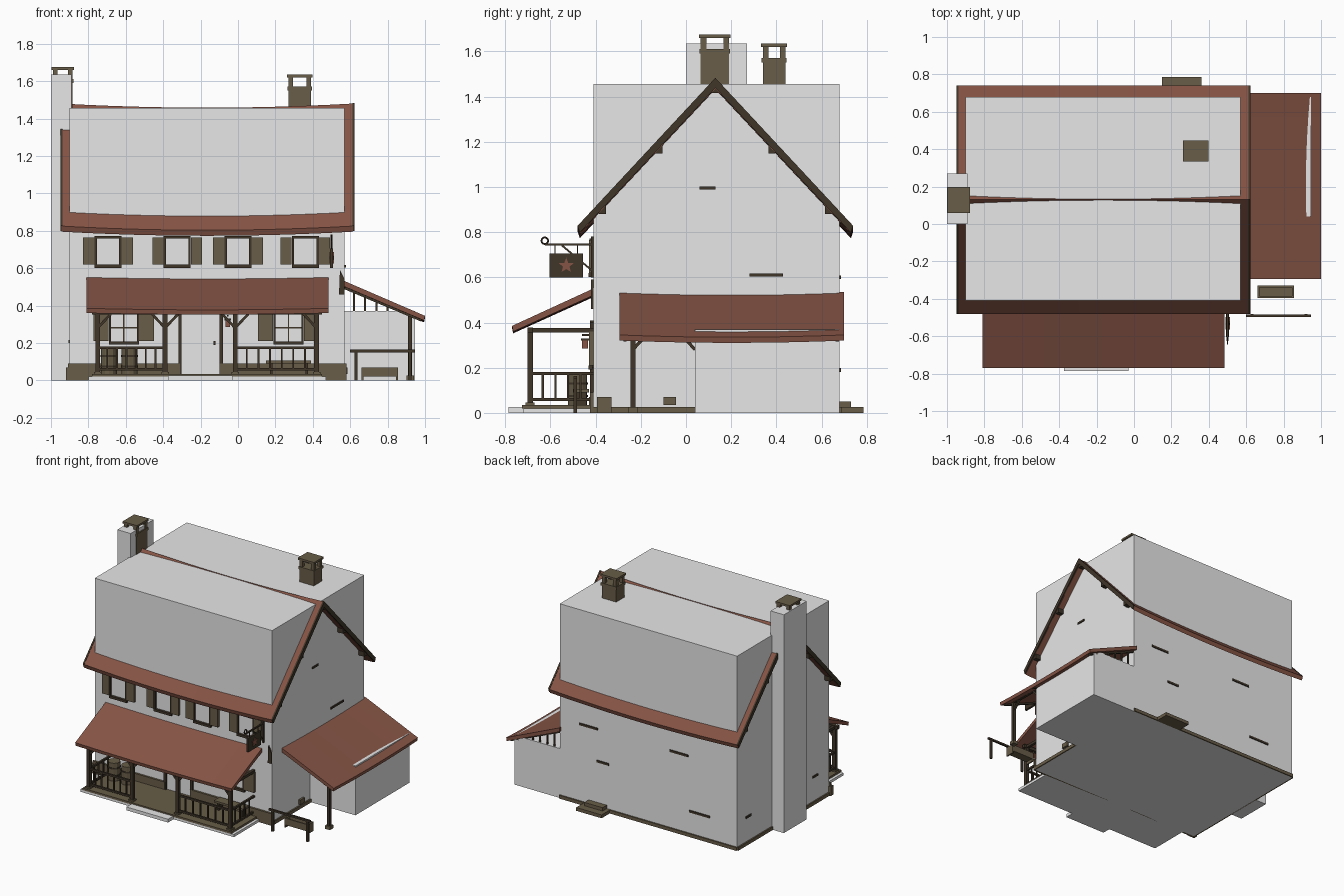
import bpy, math
from mathutils import Vector

old = bpy.data.objects.get("Cube")
if old:
    bpy.data.objects.remove(old, do_unlink=True)


def material(name, r, g, b):
    mat = bpy.data.materials.new(name)
    mat.use_nodes = True
    mat.diffuse_color = (r, g, b, 1)
    shader = next(n for n in mat.node_tree.nodes if n.type == "BSDF_PRINCIPLED")
    shader.inputs["Base Color"].default_value = (r, g, b, 1)
    return mat


plaster = material("pale plaster", .8, .8, .8)
tile = material("clay tile", .24, .09, .06)
stone = material("olive stone", .14, .11, .065)
wood = material("dark wood", .05, .036, .022)


def mesh_object(name, verts, faces, mat):
    mesh = bpy.data.meshes.new(name)
    mesh.from_pydata(verts, [], faces)
    mesh.materials.append(mat)
    obj = bpy.data.objects.new(name, mesh)
    bpy.context.scene.collection.objects.link(obj)
    return obj


def loft(name, section, start, end, mat, axis="x", sag=0, steps=1):
    """Sweep a (side, height) section along an axis, dipping in the middle."""
    n, verts, faces = len(section), [], []
    for i in range(steps + 1):
        t = i / steps
        along = start + (end - start) * t
        dip = sag * (1 - (2 * t - 1) ** 2)
        for side, z in section:
            verts.append((along, side, z - dip) if axis == "x" else (side, along, z - dip))
    for i in range(steps):
        for j in range(n):
            k = (j + 1) % n
            faces.append((i * n + j, i * n + k, i * n + n + k, i * n + n + j))
    faces += [tuple(range(n))[::-1], tuple(range(steps * n, steps * n + n))]
    obj = mesh_object(name, verts, faces, mat)
    # make every normal point outward
    import bmesh
    bm = bmesh.new()
    bm.from_mesh(obj.data)
    bmesh.ops.recalc_face_normals(bm, faces=bm.faces)
    bm.to_mesh(obj.data)
    bm.free()
    return obj


def box(name, xs, ys, zs, mat):
    (a, b), (c, d) = ys, zs
    return loft(name, [(a, c), (b, c), (b, d), (a, d)], xs[0], xs[1], mat)


def bar(name, p, q, width, mat=wood):
    """Square timber between two points."""
    p, q = Vector(p), Vector(q)
    h = width / 2
    section = [(-h, -h), (h, -h), (h, h), (-h, h)]
    obj = loft(name, section, 0, (q - p).length, mat)
    obj.location = p
    obj.rotation_euler = (q - p).to_track_quat("X", "Z").to_euler()
    return obj


WALL = -.41

# Main masses
box("house_body", (-.9, .57), (WALL, .68), (0, 1.455), plaster)
box("chimney_breast", (-1, -.89), (0, .27), (0, 1.635), plaster)
box("lean_to_body", (.57, .945), (.04, .68), (0, .37), plaster)

# Main roof with sagging ridge, rake boards and purlin ends
chevron = [(-.48, .825), (.13, 1.48), (.74, .825), (.73, .795), (.13, 1.435), (-.47, .795)]
loft("main_roof", chevron, -.945, .615, tile, sag=.022, steps=12)
for x in (-.95, .612):
    loft("rake_board", [(y, z + .003) for y, z in chevron], x, x + .012, wood)
for x in (-.945, .57):
    for dy in (-.5, -.25, 0, .25, .5):
        y, z = .13 + dy, 1.43 - abs(dy) * 1.07
        box("purlin_end", (x, x + .045), (y - .015, y + .015), (z - .015, z + .02), wood)

# Porch and lean-to roofs
loft("porch_roof", [(-.77, .385), (-.4, .555), (-.4, .525), (-.765, .36)],
     -.81, .485, tile, sag=.008, steps=8)
loft("lean_to_roof", [(.56, .535), (1, .345), (.995, .32), (.56, .505)],
     -.295, .7, tile, axis="y", sag=.01, steps=8)
loft("lean_to_flashing", [(.54, .46), (.57, .46), (.57, .54), (.545, .59)],
     -.42, WALL, wood, axis="y")


# Chimney tops: shaft, band, four corner piers and cap
def chimney(xs, ys, base, top):
    def grown(span, g):
        return (span[0] - g, span[1] + g)
    box("chimney_shaft", xs, ys, (base, top - .07), stone)
    box("chimney_band", grown(xs, .005), grown(ys, .005), (top - .085, top - .065), stone)
    for x in (xs[0], xs[1] - .025):
        for y in (ys[0], ys[1] - .025):
            box("chimney_pier", (x, x + .025), (y, y + .025), (top - .07, top - .01), stone)
    box("chimney_cap", grown(xs, .007), grown(ys, .007), (top - .015, top), stone)


chimney((-.99, -.885), (.065, .19), 1.4, 1.675)
chimney((.27, .39), (.34, .44), 1.4, 1.635)

# Foundations and ground blocks
for xs in ((-.91, -.31), (-.1, .58)):
    box("front_footing", xs, (-.425, WALL), (0, .09), stone)
box("right_footing", (.57, .58), (WALL, .04), (0, .025), stone)
box("back_footing", (-.9, .57), (.68, .69), (0, .025), stone)
box("left_footing", (-.91, -.9), (WALL, .68), (0, .025), stone)
box("side_block", (.57, .585), (-.1, -.045), (.035, .07), stone)
box("corner_block", (-.92, -.86), (-.43, -.4), (0, .07), stone)
box("back_step_low", (.15, .36), (.68, .785), (0, .025), stone)
box("back_step_high", (.18, .33), (.68, .73), (.025, .05), stone)

# Porch floor and steps
box("porch_slab", (-.8, .47), (-.72, WALL), (0, .02), plaster)
box("porch_floor", (-.78, .45), (-.725, WALL), (.02, .035), stone)
box("front_step", (-.375, -.03), (-.785, -.71), (0, .025), plaster)

# Porch frame
FRONT = -.69
for x in (-.75, -.39, -.015, .42):
    bar("porch_post", (x, FRONT, .03), (x, FRONT, .37), .025)
    box("post_base", (x - .02, x + .02), (FRONT - .02, FRONT + .02), (.02, .045), stone)
    for side in (-1, 1):
        if -.78 < x + side * .07 < .45:
            bar("post_brace", (x, FRONT, .28), (x + side * .07, FRONT, .355), .014)
bar("porch_beam", (-.78, FRONT, .365), (.45, FRONT, .365), .025)
for x in (-.75, .42):
    bar("porch_side_beam", (x, FRONT, .365), (x, WALL, .365), .02)


def railing(p, q, count):
    p, q = Vector(p), Vector(q)
    for z in (.06, .175):
        up = Vector((0, 0, z))
        bar("rail", p + up, q + up, .014)
    for i in range(1, count):
        foot = p.lerp(q, i / count)
        bar("baluster", foot + Vector((0, 0, .06)), foot + Vector((0, 0, .175)), .009)


for a, b in ((-.75, -.39), (-.015, .42)):
    railing((a, FRONT, 0), (b, FRONT, 0), 7)
for x in (-.75, .42):
    railing((x, FRONT, 0), (x, WALL, 0), 5)


# Framed windows with shutters
def window(x, z0, z1, half=.066, shutter=.06):
    y = WALL - .012
    for side in (-1, 1):
        edge = x + side * half
        bar("window_jamb", (edge, y, z0), (edge, y, z1), .012)
        inner, outer = edge + side * .007, edge + side * (shutter + .007)
        box("shutter", (min(inner, outer), max(inner, outer)), (WALL - .02, WALL),
            (z0 + .01, z1), stone)
    for z, w in ((z0, .018), (z1, .012)):
        bar("window_sill", (x - half - .006, y, z), (x + half + .006, y, z), w)


for x in (-.695, -.325, .0, .36):
    window(x, .61, .765)
for x in (-.61, .27):
    window(x, .2, .36, .075, .08)
    bar("glazing_bar", (x, WALL, .2), (x, WALL, .36), .008)
    bar("glazing_bar", (x - .075, WALL, .28), (x + .075, WALL, .28), .008)

# Door frame and fittings
for x in (-.31, -.09):
    bar("door_jamb", (x, WALL - .005, .035), (x, WALL - .005, .4), .018)
bar("door_lintel", (-.31, WALL - .005, .4), (-.09, WALL - .005, .4), .018)
box("door_handle", (-.13, -.12), (-.425, WALL), (.19, .21), wood)

# Barrels with hoops
for x in (-.69, -.58):
    for name, radius, low, high, mat in (("barrel", .042, .035, .17, stone),
                                         ("barrel_hoop", .046, .07, .08, wood),
                                         ("barrel_hoop", .046, .125, .135, wood)):
        bpy.ops.mesh.primitive_cylinder_add(vertices=12, radius=radius, depth=high - low,
                                            location=(x, -.48, (low + high) / 2))
        obj = bpy.context.object
        obj.name = name
        obj.data.materials.append(mat)

# Bench under the right window
box("bench_seat", (.15, .39), (-.5, -.43), (.09, .105), stone)
for x in (.17, .36):
    box("bench_leg", (x, x + .015), (-.49, -.44), (.035, .09), wood)

# Lantern
bar("lantern_arm", (-.055, WALL, .345), (-.055, -.46, .345), .008)
box("lantern_glass", (-.068, -.042), (-.46, -.434), (.285, .32), tile)
box("lantern_cap", (-.073, -.037), (-.465, -.429), (.32, .33), wood)

# Hanging sign with star and curled bracket
SX = .5
bar("sign_wall_bar", (SX, WALL - .005, .6), (SX, WALL - .005, .78), .012)
bar("sign_arm", (SX, WALL, .745), (SX, -.625, .745), .01)
bar("sign_brace", (SX, WALL, .625), (SX, -.55, .742), .008)
box("sign_board", (SX - .008, SX + .008), (-.605, -.455), (.6, .705), wood)
for y in (-.58, -.48):
    bar("sign_chain", (SX, y, .7), (SX, y, .745), .005)
star = []
for i in range(10):
    r, a = (.035, .015)[i % 2], math.pi * (.5 + i / 5)
    star.append((-.53 + r * math.cos(a), .652 + r * math.sin(a)))
loft("sign_star", star, SX - .012, SX + .012, tile)
bpy.ops.mesh.primitive_torus_add(major_radius=.015, minor_radius=.004, major_segments=12,
                                 minor_segments=6, location=(SX, -.625, .762),
                                 rotation=(0, math.pi / 2, 0))
bpy.context.object.name = "sign_curl"
bpy.context.object.data.materials.append(wood)

# Lean-to frame
bar("lean_to_post", (.92, -.235, 0), (.92, -.235, .35), .022)
box("lean_to_post_base", (.9, .94), (-.255, -.215), (0, .025), stone)
bar("lean_to_beam", (.92, -.28, .35), (.92, .68, .35), .02)
bar("lean_to_brace", (.92, -.235, .28), (.92, -.175, .345), .014)
bar("lean_to_brace", (.92, .04, .28), (.92, -.02, .345), .014)
for y in (-.27, .05, .67):
    bar("lean_to_rafter", (.57, y, .495), (.98, y, .322), .015)
for y in (.05, .67):
    for i in range(4):
        x = .62 + i * .06
        bar("lean_to_stud", (x, y, .37), (x, y, .49 - (x - .57) * .42), .01)

# Hitching rail and trough
bar("hitching_rail", (.6, -.49, .157), (.945, -.49, .157), .014)
for x in (.63, .92):
    bar("hitching_post", (x, -.49, 0), (x, -.49, .16), .016)
box("trough_floor", (.66, .855), (-.395, -.33), (.02, .035), stone)
for y in (-.395, -.34):
    box("trough_side", (.66, .855), (y, y + .01), (.03, .07), stone)
for x in (.66, .845):
    box("trough_end", (x, x + .01), (-.395, -.33), (0, .07), stone)

# Small exposed patches on the plain walls
for y, z, w in ((.095, .995, .07), (.355, .61, .15)):
    box("right_wall_patch", (.57, .577), (y - w / 2, y + w / 2), (z - .007, z + .007), wood)
for x, z, w in ((.33, .6, .15), (-.42, .6, .15), (.21, .36, .1), (-.59, .19, .17)):
    box("back_wall_patch", (x - w / 2, x + w / 2), (.68, .687), (z - .008, z + .008), wood)
for y in (-.24, .55):
    box("left_wall_patch", (-.907, -.9), (y - .03, y + .03), (.2, .215), wood)
